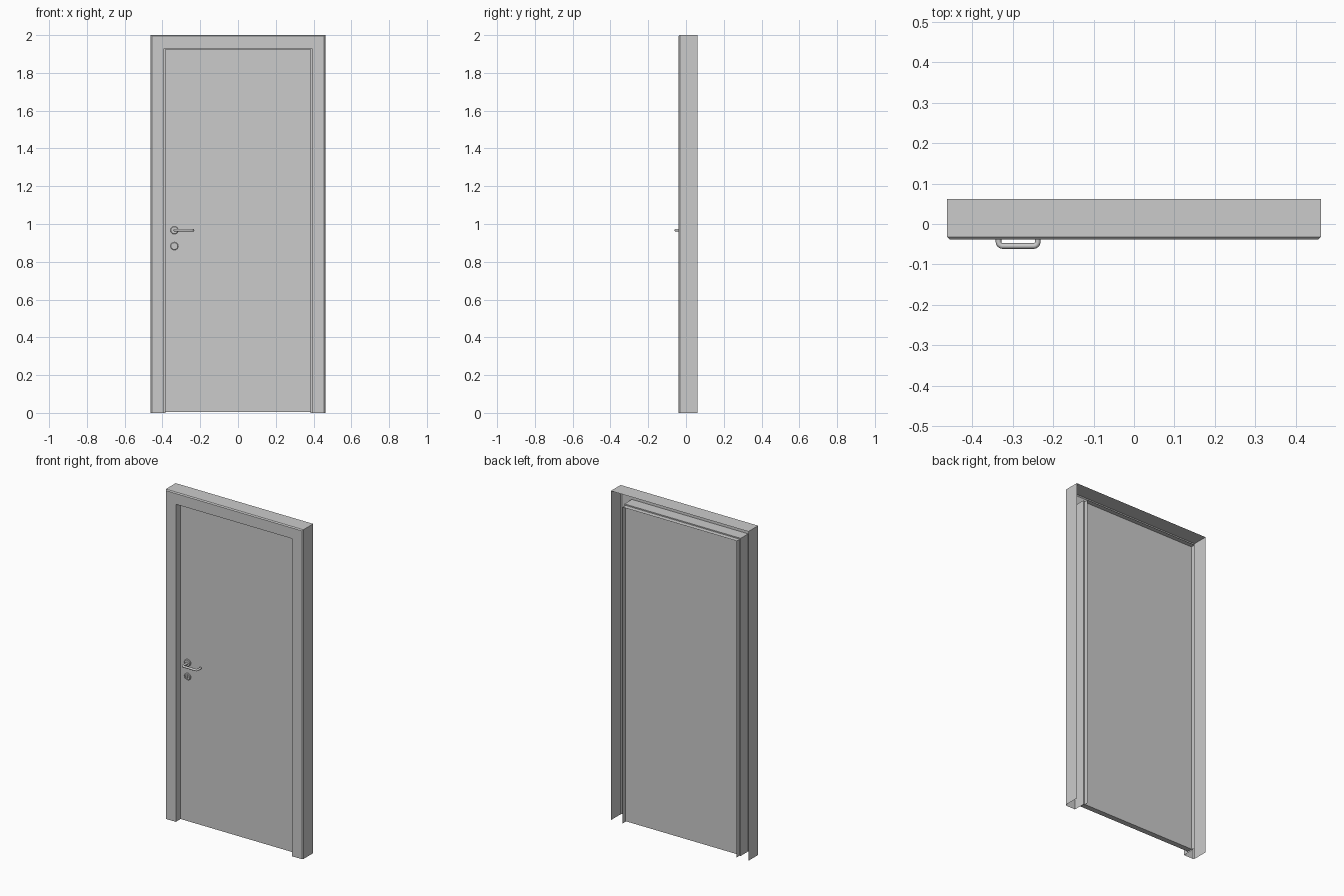
import bpy, bmesh, math
from mathutils import Vector

if "Cube" in bpy.data.objects:
    bpy.data.objects.remove(bpy.data.objects["Cube"])

BACK, FACE, DOOR = 0.0615, -0.0385, 0.0   # y of frame back, frame face, door face
HX = -0.337                                # x of the lever and lock centres


def add_object(name, bm):
    me = bpy.data.meshes.new(name)
    bm.to_mesh(me)
    bm.free()
    ob = bpy.data.objects.new(name, me)
    bpy.context.collection.objects.link(ob)
    return ob


def smooth(ob, angle=35):
    bpy.ops.object.select_all(action='DESELECT')
    ob.select_set(True)
    bpy.context.view_layer.objects.active = ob
    bpy.ops.object.shade_smooth_by_angle(angle=math.radians(angle))


def box(name, x0, x1, y0, y1, z0, z1):
    bm = bmesh.new()
    bmesh.ops.create_cube(bm, size=1)
    for v in bm.verts:
        v.co = ((x0 + x1) / 2 + v.co.x * (x1 - x0),
                (y0 + y1) / 2 + v.co.y * (y1 - y0),
                (z0 + z1) / 2 + v.co.z * (z1 - z0))
    return add_object(name, bm)


def lathe(name, profile, x, z, sides=16, sx=1.0):
    """Turn (radius, height off the door) points around a y axis; caps the last ring."""
    bm = bmesh.new()
    rings = []
    for r, h in profile:
        rings.append([bm.verts.new((x + sx * r * math.cos(2 * math.pi * i / sides), DOOR - h,
                                    z + r * math.sin(2 * math.pi * i / sides)))
                      for i in range(sides)])
    for a, b in zip(rings, rings[1:]):
        for i in range(sides):
            j = (i + 1) % sides
            bm.faces.new((a[i], a[j], b[j], b[i]))
    bm.faces.new(rings[-1])
    bmesh.ops.recalc_face_normals(bm, faces=bm.faces)
    ob = add_object(name, bm)
    smooth(ob)
    return ob


# Hollow folded-sheet frame: section (inset from outer edge, y) swept up, over and down
section = [(0, BACK), (0, FACE + 0.006), (0.006, FACE), (0.071, FACE),
           (0.071, 0.033), (0.078, 0.033), (0.078, BACK)]
bm = bmesh.new()
rows = []
for d, y in section:
    x, z = 0.462 - d, 2.0 - d
    rows.append([bm.verts.new(p) for p in ((-x, y, 0), (-x, y, z), (x, y, z), (x, y, 0))])
for a, b in zip(rows, rows[1:]):
    for i in range(3):
        bm.faces.new((a[i], b[i], b[i + 1], a[i + 1]))
bm.normal_update()
if sum(f.normal.y for f in bm.faces) > 0:
    bmesh.ops.reverse_faces(bm, faces=bm.faces)
add_object("door_frame", bm)

# Door leaf, set back in the rebate
box("door_leaf", -0.386, 0.386, DOOR, 0.033, 0.004, 1.924)

# Rosette behind the lever
lathe("lever_rosette", [(0.021, 0), (0.021, 0.005), (0.018, 0.008)], HX, 0.967)

# Lock rosette with recessed centre and oval cylinder
lathe("lock_rosette", [(0.021, 0), (0.021, 0.005), (0.018, 0.008),
                       (0.011, 0.008), (0.011, 0.004)], HX, 0.883)
lathe("lock_cylinder", [(0.009, 0.003), (0.009, 0.008)], HX, 0.883, 12, 0.5)

# Lever: round bar bent back towards the door at both ends
R, BEND, OUT = 0.007, 0.010, -0.0545
path = [(HX + 0.002, DOOR - 0.004)]
x_end = -0.238
for cx, start in ((HX + 0.002 + BEND, 180), (x_end - BEND, 270)):
    for k in range(5):
        a = math.radians(start + 22.5 * k)
        path.append((cx + BEND * math.cos(a), OUT + BEND + BEND * math.sin(a)))
path.append((x_end, DOOR - 0.018))
cu = bpy.data.curves.new("lever_handle", 'CURVE')
cu.dimensions = '3D'
cu.bevel_depth, cu.bevel_resolution, cu.use_fill_caps = R, 2, True
sp = cu.splines.new('POLY')
sp.points.add(len(path) - 1)
for p, (x, y) in zip(sp.points, path):
    p.co = (x, y, 0.967, 1)
lever = bpy.data.objects.new("lever_handle", cu)
bpy.context.collection.objects.link(lever)
bpy.ops.object.select_all(action='DESELECT')
lever.select_set(True)
bpy.context.view_layer.objects.active = lever
bpy.ops.object.convert(target='MESH')
smooth(bpy.context.view_layer.objects.active, 50)
